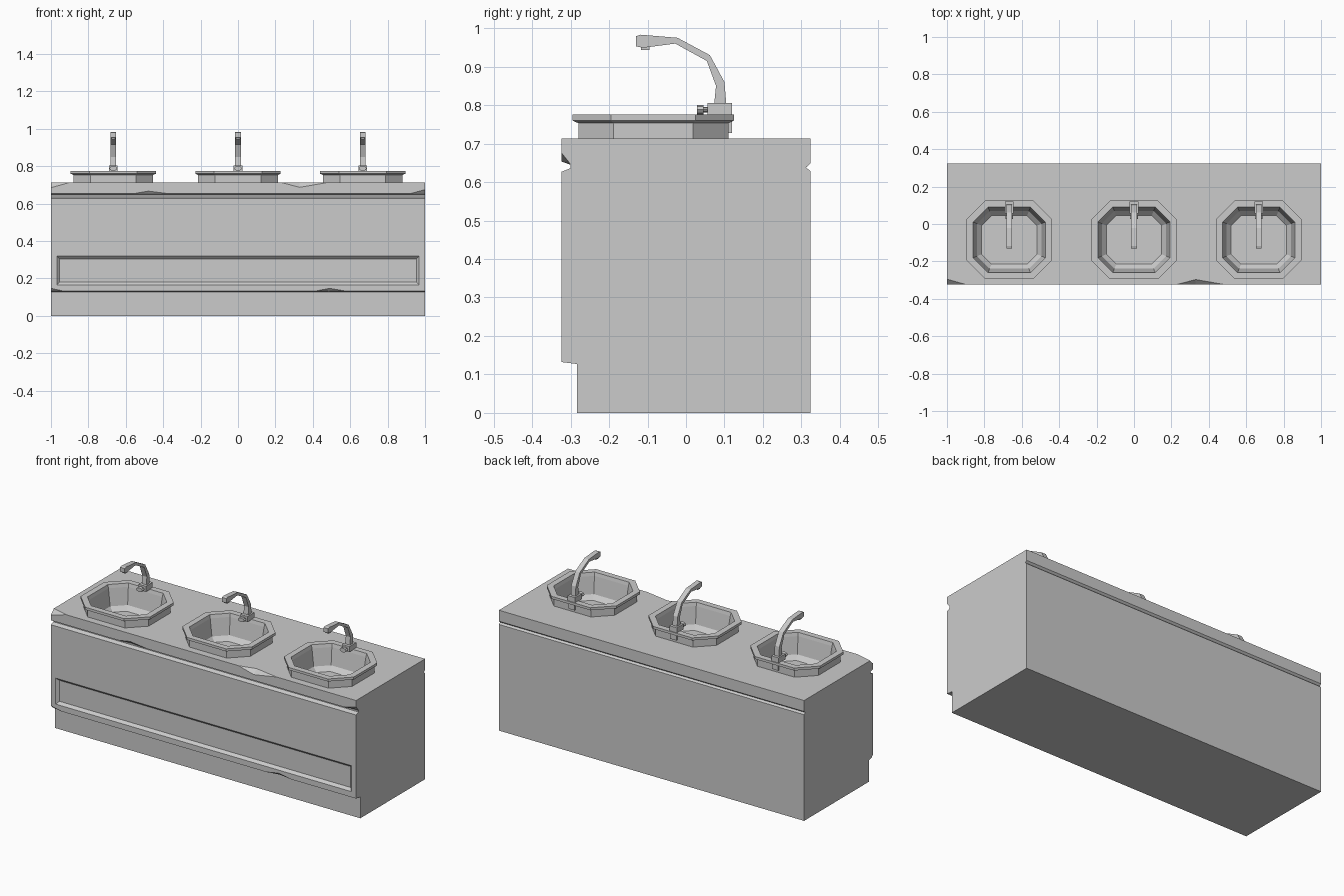
import bpy, bmesh
from mathutils import Matrix

if "Cube" in bpy.data.objects:
    bpy.data.objects.remove(bpy.data.objects["Cube"])


def loft(name, rings, cap_start=True, cap_end=True):
    """Skin a list of equally long closed rings of 3D points."""
    bm = bmesh.new()
    vs = [[bm.verts.new(p) for p in r] for r in rings]
    n = len(rings[0])
    for a, b in zip(vs, vs[1:]):
        for i in range(n):
            j = (i + 1) % n
            bm.faces.new((a[i], a[j], b[j], b[i]))
    if cap_start:
        bm.faces.new(vs[0][::-1])
    if cap_end:
        bm.faces.new(vs[-1])
    bmesh.ops.remove_doubles(bm, verts=bm.verts, dist=0.0005)
    bmesh.ops.recalc_face_normals(bm, faces=bm.faces)
    me = bpy.data.meshes.new(name)
    bm.to_mesh(me)
    bm.free()
    ob = bpy.data.objects.new(name, me)
    bpy.context.collection.objects.link(ob)
    return ob


def box(name, x0, x1, y0, y1, z0, z1):
    return loft(name, [[(x0, y0, z), (x1, y0, z), (x1, y1, z), (x0, y1, z)] for z in (z0, z1)])


def octagon(cx, d, z):
    """Basin outline, shrunk by d from the rim's outer edge."""
    hx, hy, cy = 0.228 - d, 0.21 - d, -0.085
    c = 0.10 - 0.586 * d
    pts = [(hx, -hy + c), (hx, hy - c), (hx - c, hy), (-hx + c, hy),
           (-hx, hy - c), (-hx, -hy + c), (-hx + c, -hy), (hx - c, -hy)]
    return [(cx + x, cy + y, z) for x, y in pts]


def cut(target, cutter):
    m = target.modifiers.new("cut", 'BOOLEAN')
    m.operation, m.solver, m.object = 'DIFFERENCE', 'EXACT', cutter
    bpy.context.view_layer.objects.active = target
    bpy.ops.object.modifier_apply(modifier=m.name)
    bpy.data.objects.remove(cutter)


# Chipped edges: (start, peak, end, size) along x
TOP = [(-1.1, -1, -0.9, 0.028), (0.23, 0.33, 0.48, 0.026)]
LIP = [(-0.56, -0.48, -0.37, 0.014), (0.92, 1, 1.1, 0.022)]
LOW = [(-1.1, -1, -0.93, 0.015), (0.41, 0.49, 0.58, 0.015)]


def chip(chips, x):
    for a, p, b, s in chips:
        if a < x < b:
            return s * ((x - a) / (p - a) if x <= p else (b - x) / (b - p))
    return 0.0


# Cabinet with toe kick, counter groove and chipped edges
def section(x):
    t, l, k = chip(TOP, x), chip(LIP, x), chip(LOW, x)
    f, b = -0.323, 0.323
    prof = [(-0.283, 0), (-0.283, 0.127), (f + k, 0.132), (f, 0.132 + k),
            (f, 0.627), (-0.300, 0.636), (-0.300, 0.645),
            (f + l * 0.8, 0.653), (f, 0.653 + l), (f, 0.713 - t), (f + t, 0.713),
            (b, 0.713), (b, 0.648), (0.312, 0.638), (b, 0.629), (b, 0)]
    return [(x, y, z) for y, z in prof]


xs = sorted({-1, 1} | {v for g in (TOP, LIP, LOW) for c in g for v in c[:3] if -1 <= v <= 1})
cabinet = loft("cabinet", [section(x) for x in xs])

# Recessed front panel with sloped edges
cut(cabinet, loft("panel_cutter", [
    [(-w, y, z0), (w, y, z0), (w, y, z1), (-w, y, z1)]
    for w, y, z0, z1 in ((0.984, -0.338, 0.15, 0.334), (0.954, -0.308, 0.18, 0.304))]))

SPOUT = [(0.105, 0.80), (0.100, 0.86), (0.062, 0.93), (-0.022, 0.975), (-0.118, 0.983),
         (-0.130, 0.979), (-0.130, 0.953), (-0.112, 0.949), (-0.028, 0.960),
         (0.054, 0.915), (0.078, 0.85), (0.073, 0.80)]

for cx, side in ((-0.667, "left"), (0, "middle"), (0.667, "right")):
    # Basin: outer wall, rim and hollow bowl
    cut(cabinet, loft("bowl_cutter", [octagon(cx, 0.040, 0.60), octagon(cx, 0.030, 0.80)]))
    loft("basin_" + side, [octagon(cx, d, z) for d, z in (
        (0.015, 0.712), (0.015, 0.753), (0.0, 0.760), (0.0, 0.775), (0.035, 0.775),
        (0.040, 0.755), (0.056, 0.655), (0.080, 0.630))], cap_start=False)

    # Faucet: base block, rear clip, curved spout, nozzle
    box("faucet_base_" + side, cx - 0.024, cx + 0.024, 0.056, 0.120, 0.772, 0.805)
    box("faucet_clip_" + side, cx - 0.020, cx + 0.020, 0.105, 0.119, 0.728, 0.775)
    loft("spout_" + side, [[(cx + s * 0.015, y, z) for y, z in SPOUT] for s in (-1, 1)])
    box("nozzle_" + side, cx - 0.010, cx + 0.010, -0.117, -0.095, 0.943, 0.955)

    # Tap knob and its stem, facing the front
    for part, r, y, depth in (("knob", 0.0125, 0.037, 0.018), ("knob_stem", 0.007, 0.051, 0.016)):
        bm = bmesh.new()
        bmesh.ops.create_cone(bm, cap_ends=True, segments=8, radius1=r, radius2=r, depth=depth,
                              matrix=Matrix.Translation((cx, y, 0.788))
                              @ Matrix.Diagonal((1.7, 1, 1, 1)) @ Matrix.Rotation(1.5707963, 4, 'X'))
        me = bpy.data.meshes.new(part)
        bm.to_mesh(me)
        bm.free()
        bpy.context.collection.objects.link(bpy.data.objects.new(part + "_" + side, me))
